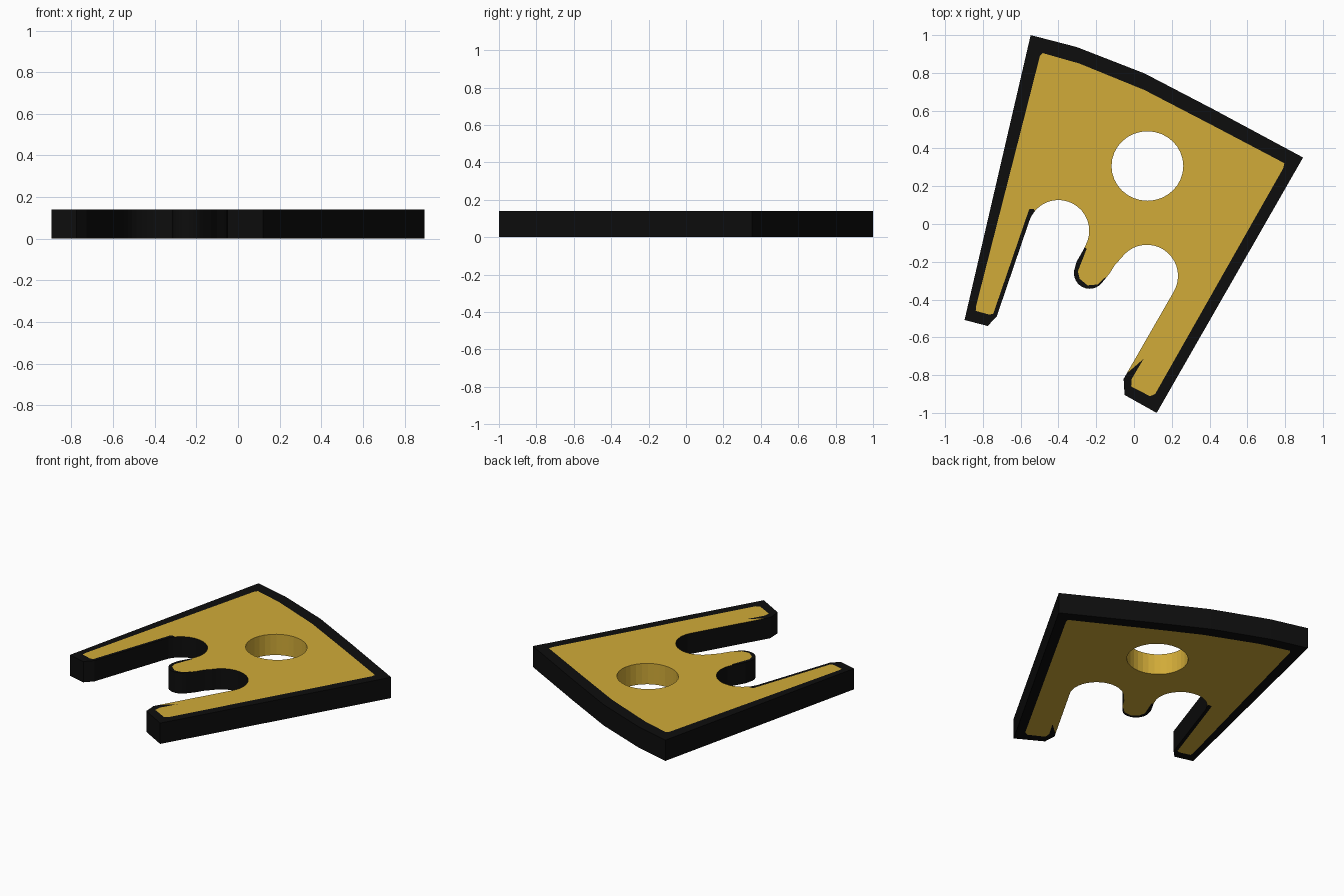
import bpy, bmesh, math
from mathutils import Vector
from mathutils.geometry import delaunay_2d_cdt

if "Cube" in bpy.data.objects:
    bpy.data.objects.remove(bpy.data.objects["Cube"])

THICK = 0.14
HOLE = Vector((0.071, 0.307))


def material(name, rgb):
    m = bpy.data.materials.new(name)
    m.diffuse_color = (*rgb, 1)
    m.use_nodes = True
    m.node_tree.nodes["Principled BSDF"].inputs["Base Color"].default_value = m.diffuse_color
    return m


def arc(cx, cy, rx, ry, a0, a1, n):
    """n+1 points on an ellipse between two angles in degrees."""
    pts = []
    for i in range(n + 1):
        a = math.radians(a0 + (a1 - a0) * i / n)
        pts.append((cx + rx * math.cos(a), cy + ry * math.sin(a)))
    return pts


def inside(p, loop):
    hit = False
    for (x0, y0), (x1, y1) in zip(loop, loop[1:] + loop[:1]):
        if (y0 > p.y) != (y1 > p.y) and p.x < x0 + (p.y - y0) * (x1 - x0) / (y1 - y0):
            hit = not hit
    return hit


# Plate outline: curved back edge, right leg, slot, tongue, slot, left leg
outline = [(-0.547, 1.0), (-0.304, 0.937), (0.056, 0.797), (0.415, 0.61),
           (0.895, 0.352), (0.12, -1.0), (-0.05, -0.905), (-0.055, -0.82)]
outline += arc(0.068, -0.275, 0.165, 0.165, -30, 145, 18)
outline += [(-0.10, -0.215), (-0.13, -0.263)]
outline += arc(-0.235, -0.26, 0.083, 0.083, -40, -190, 12)
outline += [(-0.304, -0.2), (-0.267, -0.135)]
outline += arc(-0.40, -0.036, 0.163, 0.163, -20, 163, 18)
outline += [(-0.727, -0.49), (-0.775, -0.54), (-0.897, -0.508)]

# Round hole
hole = arc(HOLE.x, HOLE.y, 0.190, 0.184, 0, 348.75, 31)

# Gold field: inset from the outer edges, open across the slots
gold_loop = [(-0.484, 0.905), (-0.29, 0.85), (0.056, 0.709), (0.42, 0.52),
             (0.796, 0.322), (0.79, 0.295), (0.112, -0.9), (0.085, -0.912),
             (-0.015, -0.86), (-0.012, -0.82), (0.05, -0.715), (-0.06, -0.81),
             (-0.06, -0.6), (-0.09, -0.27), (-0.156, -0.285), (-0.193, -0.32),
             (-0.246, -0.325), (-0.288, -0.29), (-0.297, -0.25), (-0.25, -0.13),
             (-0.40, -0.05), (-0.52, 0.045), (-0.53, 0.08), (-0.555, 0.078),
             (-0.575, 0.02), (-0.745, -0.475), (-0.765, -0.48),
             (-0.838, -0.46), (-0.835, -0.43), (-0.498, 0.89)]

# Triangulate the flat plan with all three loops as edges
points, edges = [], []
for loop in (outline, hole, gold_loop):
    s, n = len(points), len(loop)
    points += [Vector(p) for p in loop]
    edges += [(s + i, s + (i + 1) % n) for i in range(n)]
verts, _, tris, *_ = delaunay_2d_cdt(points, edges, [], 0, 1e-5)

bm = bmesh.new()
top = [bm.verts.new((v.x, v.y, THICK)) for v in verts]
bottom = [bm.verts.new((v.x, v.y, 0)) for v in verts]
border = {}
for t in tris:
    c = sum((verts[i] for i in t), Vector((0, 0))) / 3
    if not inside(c, outline) or inside(c, hole):
        continue
    colour = 1 if inside(c, gold_loop) else 0
    bm.faces.new([top[i] for i in t]).material_index = colour
    bm.faces.new([bottom[i] for i in reversed(t)]).material_index = colour
    for a, b in zip(t, list(t[1:]) + [t[0]]):
        if (b, a) in border:
            del border[(b, a)]
        else:
            border[(a, b)] = True

# Side walls: black outside, gold in the hole
for a, b in border:
    f = bm.faces.new((top[b], top[a], bottom[a], bottom[b]))
    f.material_index = int(((verts[a] + verts[b]) / 2 - HOLE).length < 0.2)
bmesh.ops.delete(bm, geom=[v for v in bm.verts if not v.link_faces], context='VERTS')
bmesh.ops.recalc_face_normals(bm, faces=bm.faces)

mesh = bpy.data.meshes.new("slotted_plate")
bm.to_mesh(mesh)
bm.free()
mesh.materials.append(material("black", (0.004, 0.004, 0.004)))
mesh.materials.append(material("gold", (0.64, 0.41, 0.04)))
plate = bpy.data.objects.new("slotted_plate", mesh)
bpy.context.collection.objects.link(plate)
